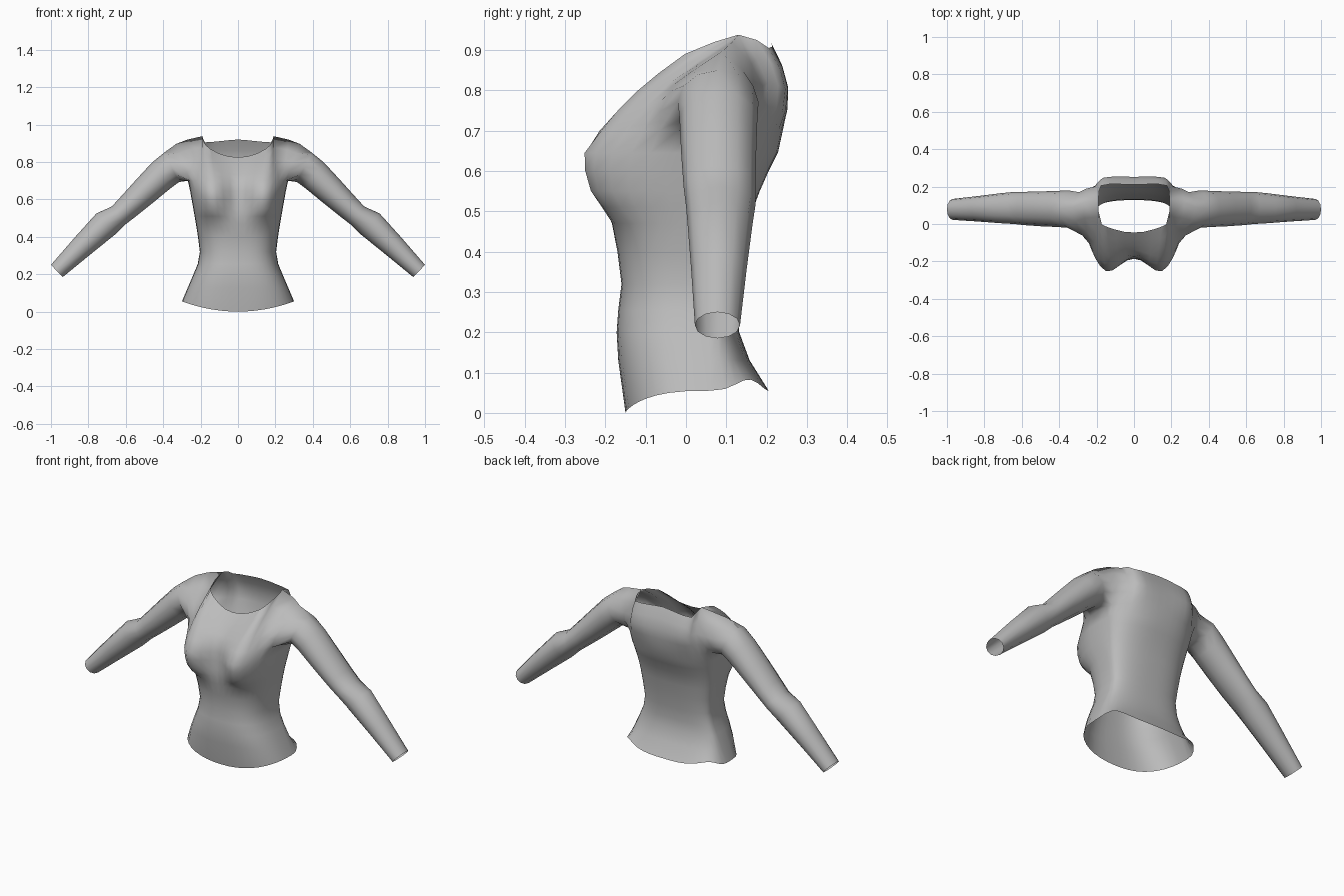
import bpy, bmesh, math
from mathutils import Vector

if "Cube" in bpy.data.objects:
    bpy.data.objects.remove(bpy.data.objects["Cube"])

N = 20                 # columns from front centre round to back centre
F, B = 8, 12           # columns bounding the armhole, front and back
R = 4                  # rows between underarm and shoulder

# Torso rows: height, half width, front y, back y, bust depth
ROWS = [
    (0.00, 0.300, -0.150, 0.205, 0),
    (0.13, 0.268, -0.168, 0.158, 0),
    (0.20, 0.238, -0.172, 0.132, 0),
    (0.255, 0.215, -0.168, 0.128, 0),
    (0.32, 0.204, -0.160, 0.132, 0),
    (0.40, 0.214, -0.170, 0.145, 0),
    (0.47, 0.225, -0.183, 0.158, 0.005),
    (0.51, 0.232, -0.182, 0.168, 0.045),
    (0.55, 0.239, -0.175, 0.183, 0.082),
    (0.60, 0.248, -0.168, 0.205, 0.102),
    (0.645, 0.256, -0.163, 0.228, 0.108),
    (0.70, 0.268, -0.155, 0.240, 0.074),
]
# Neckline and shoulder seam, front centre to shoulder tip
FRONT_TOP = [(0, -.045, .825), (.05, -.042, .83), (.10, -.03, .845),
             (.145, -.015, .868), (.172, -.003, .89), (.19, .07, .92),
             (.19, .13, .938), (.27, .115, .92), (.33, .09, .897)]
# Back neckline, shoulder side to back centre
BACK_TOP = [(.187, .175, .925), (.176, .205, .905), (.13, .213, .908),
            (.09, .213, .912), (.045, .212, .917), (0, .21, .92)]
# Sleeve rings: top x, top z, bottom x, bottom z, front y, back y
SLEEVE = [
    (.395, .850, .315, .693, -.020, .180),
    (.460, .797, .360, .660, -.016, .177),
    (.545, .705, .455, .582, -.012, .174),
    (.628, .613, .545, .510, -.006, .172),
    (.675, .562, .603, .465, .000, .172),
    (.757, .525, .660, .410, .004, .165),
    (.870, .400, .790, .305, .013, .150),
    (1.00, .250, .937, .185, .022, .134),
]

bm = bmesh.new()


def torso_point(row, j):
    z, w, front, back, bust = row
    u = abs(math.sin(math.pi * j / N))
    if j in (0, N):
        u = 0.0
    x, mid = w * u, 0.06
    is_front = j <= N // 2
    q = 2.8 if is_front else 2.5
    depth = max(0.0, 1 - u ** q) ** (1 / q)
    y = mid + ((front if is_front else back) - mid) * depth
    if is_front:
        y -= bust * math.exp(-((x - 0.15) / 0.095) ** 2)
    if z == 0:         # curved hem
        z = 0.055 * u * u if is_front else 0.055 + 0.028 * math.sin(math.pi * u ** 4)
    return Vector((x, y, z))


def quads(a, b):
    for i in range(len(a) - 1):
        bm.faces.new((a[i], a[i + 1], b[i + 1], b[i]))


# Body from hem to underarm
body = [[bm.verts.new(torso_point(r, j)) for j in range(N + 1)] for r in ROWS]
for low, high in zip(body, body[1:]):
    quads(low, high)
under = body[-1]

# Chest and upper back panels, joined along the shoulder seam
front_top = [bm.verts.new(p) for p in FRONT_TOP]
back_top = [front_top[8], front_top[7], front_top[6]] + [bm.verts.new(p) for p in BACK_TOP]


def panel(bottom, top, bulge):
    rows = [bottom]
    for r in range(1, R):
        t = r / R
        line = []
        for i, (a, b) in enumerate(zip(bottom, top)):
            p = a.co.lerp(b.co, t)
            p.y += bulge(i) * math.sin(math.pi * t)
            line.append(bm.verts.new(p))
        rows.append(line)
    rows.append(top)
    for low, high in zip(rows, rows[1:]):
        quads(low, high)
    return rows


chest = panel(under[:F + 1], front_top, lambda i: -0.008 - 0.042 * (i / 8) ** 2)
upper_back = panel(under[B:], back_top, lambda i: 0.027 + 0.03 * (1 - i / 8) ** 2)

# Sleeve lofted from the armhole to the open cuff
ring = [under[10], under[9], under[8]]
ring += [chest[r][F] for r in range(1, R)] + [front_top[8]]
ring += [upper_back[r][0] for r in range(R - 1, 0, -1)] + [under[12], under[11]]
n = len(ring)
for tx, tz, bx, bz, y0, y1 in SLEEVE:
    new = []
    for k in range(n):
        a = 2 * math.pi * k / n
        s = (1 - math.cos(a)) / 2
        new.append(bm.verts.new((bx + (tx - bx) * s,
                                 (y0 + y1) / 2 - math.sin(a) * (y1 - y0) / 2,
                                 bz + (tz - bz) * s)))
    for k in range(n):
        m = (k + 1) % n
        bm.faces.new((ring[k], new[k], new[m], ring[m]))
    ring = new

for f in bm.faces:
    f.smooth = True
mesh = bpy.data.meshes.new("fitted_top")
bm.to_mesh(mesh)
bm.free()

# Grey cloth
cloth = bpy.data.materials.new("grey cloth")
cloth.diffuse_color = (0.5, 0.5, 0.5, 1)
cloth.use_nodes = True
cloth.node_tree.nodes["Principled BSDF"].inputs["Base Color"].default_value = cloth.diffuse_color
mesh.materials.append(cloth)

# Whole garment mirrored left to right
top = bpy.data.objects.new("fitted_top", mesh)
bpy.context.collection.objects.link(top)
mirror = top.modifiers.new("Mirror", 'MIRROR')
mirror.use_axis[0] = True
mirror.use_clip = True
mirror.merge_threshold = 0.001
